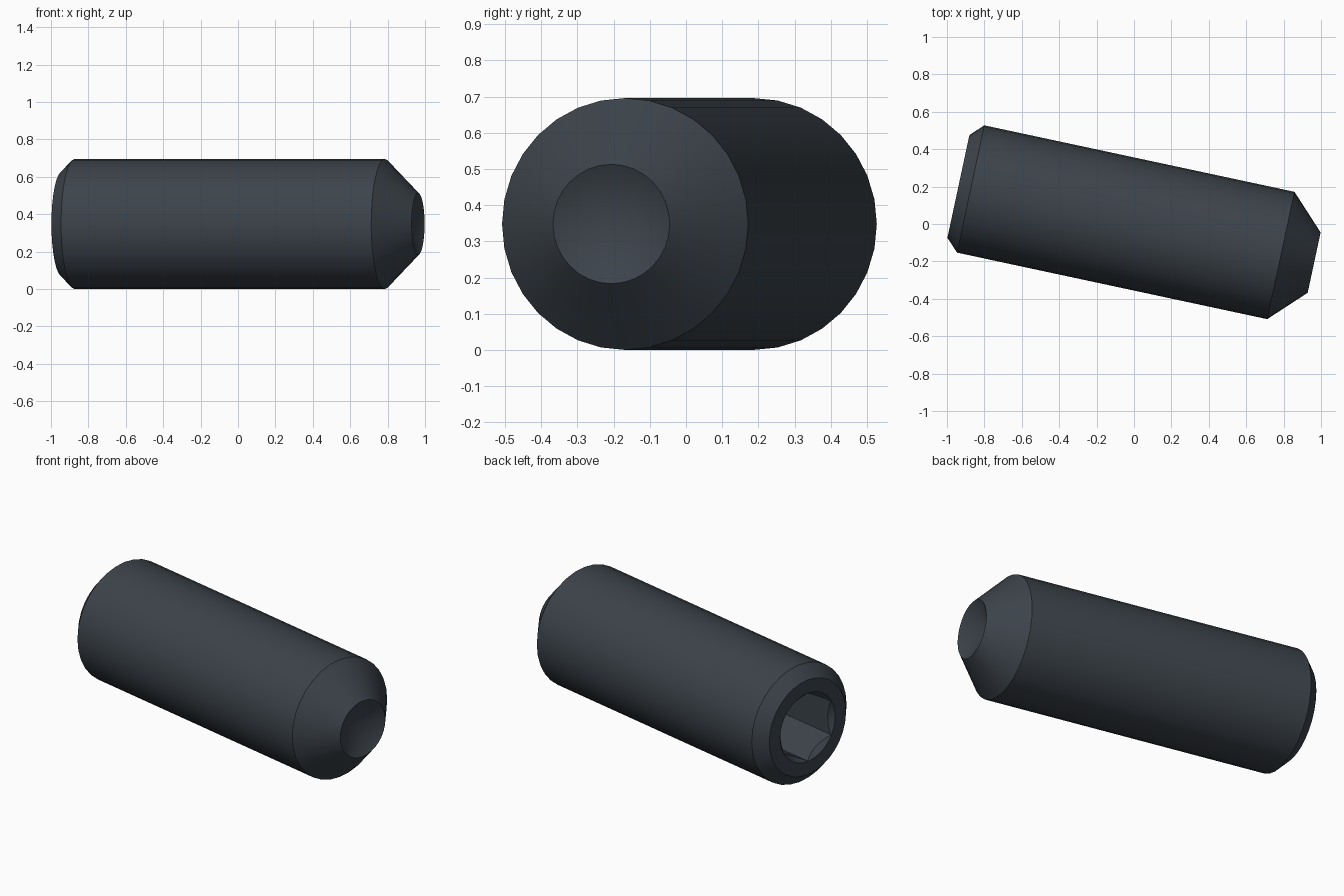
import bpy
import bmesh
from math import radians, tau

cube = bpy.data.objects.get("Cube")
if cube:
    bpy.data.objects.remove(cube, do_unlink=True)

# Dark steel finish
steel = bpy.data.materials.new("dark steel")
steel.use_nodes = True
colour = (0.045, 0.056, 0.069, 1)
steel.diffuse_color = colour
steel.node_tree.nodes["Principled BSDF"].inputs["Base Color"].default_value = colour


def lathe(name, profile, sides):
    """Turn a list of (position along x, radius) pairs around the x axis."""
    bm = bmesh.new()
    verts = [bm.verts.new((x, 0, r)) for x, r in profile]
    edges = [bm.edges.new(pair) for pair in zip(verts, verts[1:])]
    bmesh.ops.spin(bm, geom=verts + edges, cent=(0, 0, 0), axis=(1, 0, 0),
                   angle=tau, steps=sides, use_merge=True)
    bmesh.ops.remove_doubles(bm, verts=bm.verts, dist=0.0001)
    bmesh.ops.recalc_face_normals(bm, faces=bm.faces)
    mesh = bpy.data.meshes.new(name)
    bm.to_mesh(mesh)
    bm.free()
    mesh.materials.append(steel)
    obj = bpy.data.objects.new(name, mesh)
    bpy.context.collection.objects.link(obj)
    return obj


radius, back, tip = 0.348, -0.96, 0.985

# Body: countersunk back face, chamfer, shank, tapered end and conical cup
body = lathe("set_screw_body", [
    (back + 0.05, 0), (back + 0.05, 0.152), (back, 0.202),
    (back, 0.281), (back + 0.067, radius),
    (tip - 0.182, radius), (tip, 0.165), (tip - 0.09, 0)], 32)

# Hexagonal key socket
socket = lathe("socket_cutter", [
    (back - 0.1, 0), (back - 0.1, 0.2), (back + 0.42, 0.2), (back + 0.42, 0)], 6)
socket.hide_render = True

cut = body.modifiers.new("key socket", 'BOOLEAN')
cut.operation = 'DIFFERENCE'
cut.solver = 'EXACT'
cut.object = socket

bpy.ops.object.select_all(action='DESELECT')
bpy.context.view_layer.objects.active = body
body.select_set(True)
bpy.ops.object.modifier_apply(modifier=cut.name)
bpy.data.objects.remove(socket, do_unlink=True)
bpy.ops.object.shade_smooth_by_angle(angle=radians(30))

# Lay the screw on the ground, turned slightly
body.rotation_euler.z = radians(-12.1)
body.location.z = radius
